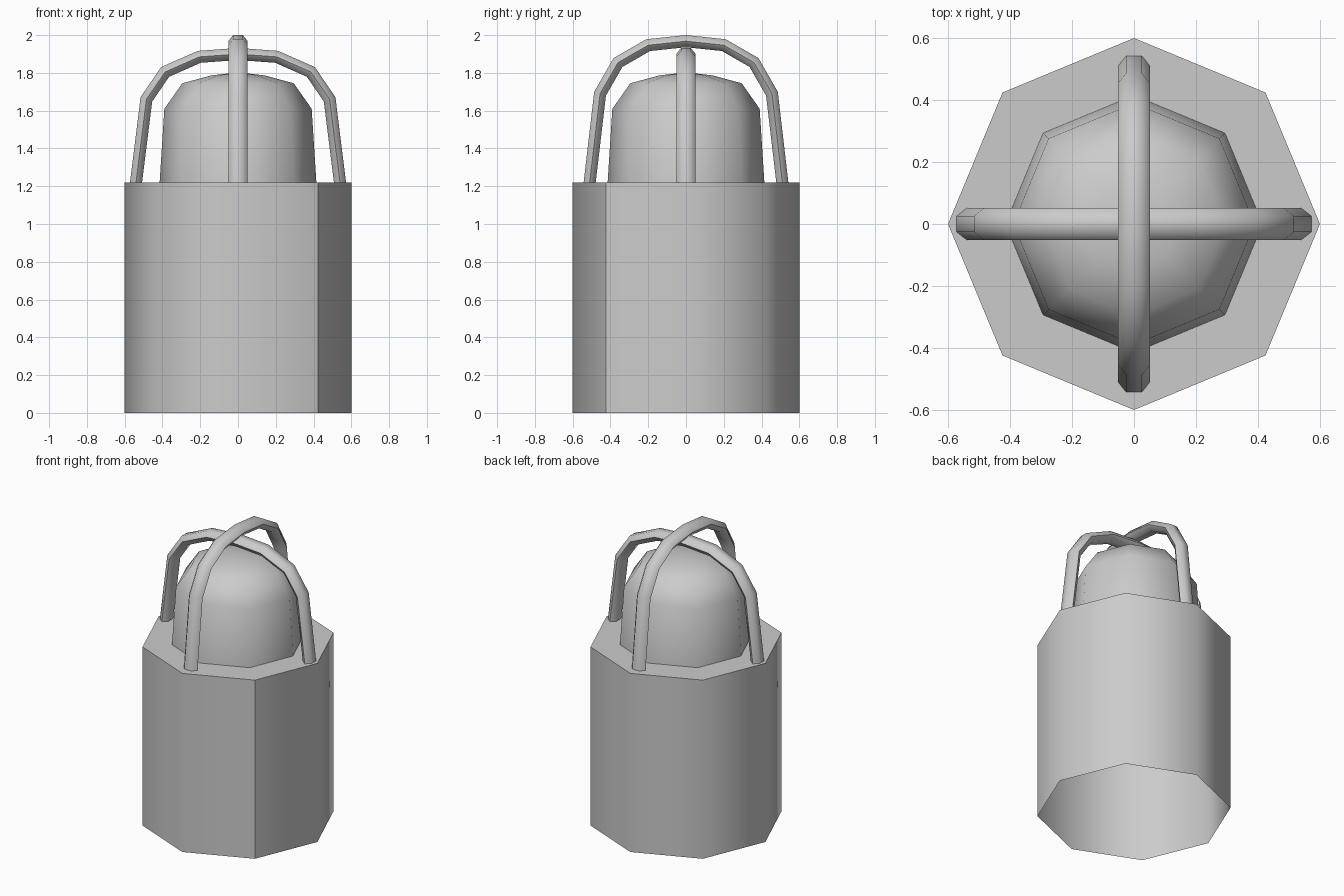
import bpy, bmesh
from math import cos, sin, pi, radians
from mathutils import Vector

if "Cube" in bpy.data.objects:
    bpy.data.objects.remove(bpy.data.objects["Cube"])

SIDES = 8


def finish(name, bm, angle=60):
    mesh = bpy.data.meshes.new(name)
    bm.to_mesh(mesh)
    bm.free()
    ob = bpy.data.objects.new(name, mesh)
    bpy.context.collection.objects.link(ob)
    bpy.ops.object.select_all(action='DESELECT')
    bpy.context.view_layer.objects.active = ob
    ob.select_set(True)
    bpy.ops.object.shade_smooth_by_angle(angle=radians(angle))
    return ob


def lathe(name, profile, seam=False):
    """Eight-sided turned shape, open below, closed by its last ring or tip."""
    bm = bmesh.new()
    rings = []
    for r, z in profile:
        if r == 0:
            rings.append([bm.verts.new((0, 0, z))] * SIDES)
        else:
            rings.append([bm.verts.new((r * cos(2 * pi * i / SIDES),
                                        r * sin(2 * pi * i / SIDES), z))
                          for i in range(SIDES)])
    for a, b in zip(rings, rings[1:]):
        for i in range(SIDES):
            j = (i + 1) % SIDES
            if b[i] is b[j]:
                bm.faces.new((a[i], a[j], b[i]))
            else:
                bm.faces.new((a[i], a[j], b[j], b[i]))
        if seam:
            bm.edges.get((a[7], b[7])).smooth = False
    if profile[-1][0] > 0:
        bm.faces.new(rings[-1])
    return finish(name, bm)


def arch(name, half_path, along_y):
    """Flattened hexagonal bar swept along a mirrored path with mitred bends."""
    pts = [Vector((-u, z)) for u, z in half_path]
    pts += [Vector(p) for p in reversed(half_path[:-1])]
    section = [(0.051, 0), (0.026, 0.032), (-0.026, 0.032),
               (-0.051, 0), (-0.026, -0.032), (0.026, -0.032)]
    bm = bmesh.new()
    rings = []
    for k, p in enumerate(pts):
        d0 = (p - pts[k - 1]).normalized() if k else None
        d1 = (pts[k + 1] - p).normalized() if k < len(pts) - 1 else None
        if d0 and d1:
            t = (d0 + d1).normalized()
            n = Vector((-t.y, t.x)) / t.dot(d0)
        else:
            n = Vector((-1 if k == 0 else 1, 0))   # feet cut level
        ring = []
        for w, h in section:
            q = p + n * h
            co = (-w, q.x, q.y) if along_y else (q.x, w, q.y)
            ring.append(bm.verts.new(co))
        rings.append(ring)
    for a, b in zip(rings, rings[1:]):
        for i in range(6):
            j = (i + 1) % 6
            bm.faces.new((a[i], a[j], b[j], b[i]))
    bmesh.ops.recalc_face_normals(bm, faces=bm.faces)
    return finish(name, bm)


# Octagonal base, open underneath
lathe("base", [(0.6, 0), (0.6, 1.22)], seam=True)

# Lamp dome
lathe("dome", [(0.415, 1.22), (0.39, 1.61), (0.295, 1.745),
               (0.14, 1.787), (0, 1.803)])

# Crossed guard bars
arch("lower_guard_bar", [(0.54, 1.22), (0.485, 1.66), (0.386, 1.805),
                         (0.205, 1.885), (0, 1.9)], False)
arch("upper_guard_bar", [(0.51, 1.22), (0.455, 1.69), (0.36, 1.855),
                         (0.2, 1.947), (0, 1.968)], True)
